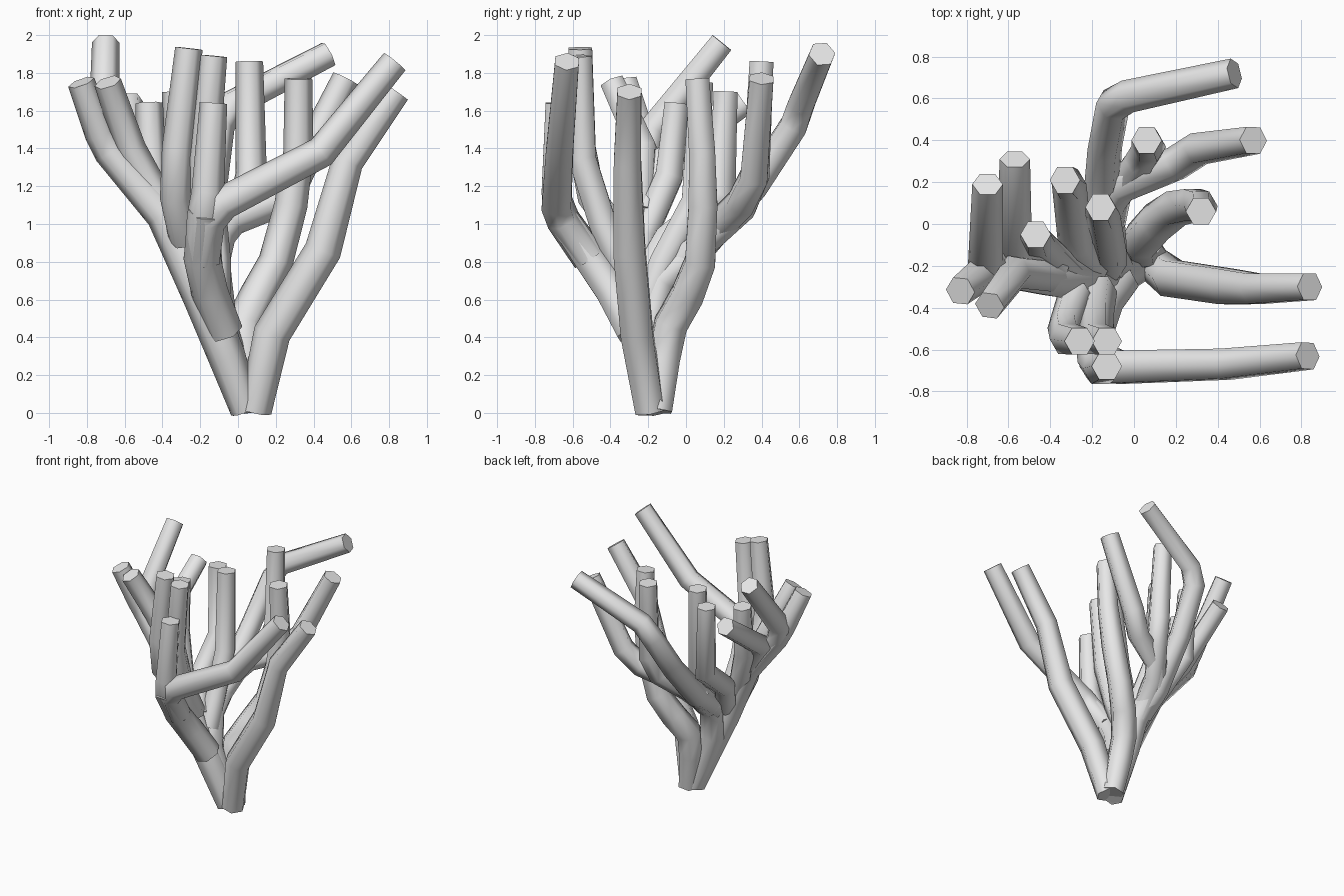
import bpy, bmesh, math
from mathutils import Vector

SIDES = 6
mat = bpy.data.materials.new("pale_grey")
mat.diffuse_color = (0.8, 0.8, 0.8, 1)


def tube(name, points):
    """Six-sided tapered tube through (x, y, z, radius) points, listed tip first."""
    pts = [Vector(p[:3]) for p in points]
    dirs = [(b - a).normalized() for a, b in zip(pts, pts[1:])]
    bm = bmesh.new()
    rings = []
    side = Vector((1, 0, 0))
    for i, p in enumerate(pts):
        d0, d1 = dirs[max(i - 1, 0)], dirs[min(i, len(dirs) - 1)]
        t = (d0 + d1).normalized()
        side = (side - t * side.dot(t)).normalized()
        up = t.cross(side)
        bend = (d1 - d0).normalized()
        widen = 1 / max(t.dot(d1), 0.7) - 1      # keeps full width in a mitred bend
        ring = []
        for k in range(SIDES):
            a = k * math.tau / SIDES
            off = points[i][3] * (side * math.cos(a) + up * math.sin(a))
            ring.append(bm.verts.new(p + off + bend * (off.dot(bend) * widen)))
        rings.append(ring)
    for a, b in zip(rings, rings[1:]):
        for k in range(SIDES):
            n = (k + 1) % SIDES
            bm.faces.new((a[k], a[n], b[n], b[k]))
    bm.faces.new(rings[0])
    bm.faces.new(rings[-1])
    bmesh.ops.recalc_face_normals(bm, faces=bm.faces)
    me = bpy.data.meshes.new(name)
    bm.to_mesh(me)
    bm.free()
    me.materials.append(mat)
    ob = bpy.data.objects.new(name, me)
    bpy.context.collection.objects.link(ob)


T, M, B = 0.073, 0.083, 0.098   # tip, middle and stem radii

# Main stem leaning left into its outermost tip, the central stem and the front stem
tube("left_stem", [(-0.83, -0.32, 1.75, T), (-0.73, -0.24, 1.48, M), (-0.68, -0.22, 1.38, M),
                   (-0.39, -0.26, 1.05, B), (-0.19, -0.28, 0.62, 0.105),
                   (-0.06, -0.23, 0.3, 0.1), (0.04, -0.19, 0.01, 0.08)])
tube("back_stem", [(-0.13, 0.05, 0.86, M), (-0.13, -0.14, 0.7, B), (-0.1, -0.2, 0.45, B),
                   (0.05, -0.17, 0.01, 0.08)])
tube("front_stem", [(-0.17, -0.68, 1.07, 0.09), (-0.19, -0.51, 0.82, B), (-0.15, -0.39, 0.64, B),
                    (-0.07, -0.28, 0.43, B)])

# Right-hand limbs that reach the base
tube("right_limb", [(0.84, -0.30, 1.70, T), (0.58, -0.31, 1.33, M), (0.45, -0.30, 0.86, 0.097),
                    (0.18, -0.26, 0.42, B), (0.09, -0.19, 0.01, 0.088)])
tube("right_back_limb", [(0.32, 0.06, 1.77, T), (0.32, 0.085, 1.38, 0.08), (0.28, 0.09, 1.1, 0.088),
                         (0.2, 0.075, 0.8, 0.092), (0.11, 0.01, 0.63, B), (0.03, -0.08, 0.47, B),
                         (0.04, -0.12, 0.28, B), (0.08, -0.15, 0.01, 0.085)])

# Back branches
tube("back_long_branch", [(0.48, 0.72, 1.90, T), (-0.03, 0.61, 1.635, 0.08), (-0.10, 0.57, 1.52, M),
                          (-0.14, 0.36, 1.2, M), (-0.16, 0.08, 0.88, 0.088), (-0.15, -0.16, 0.7, 0.09)])
tube("back_upright_branch", [(0.06, 0.40, 1.86, T), (0.07, 0.37, 1.26, M), (0.03, 0.3, 1.09, M),
                             (-0.1, 0.12, 0.93, 0.086), (-0.15, -0.1, 0.73, 0.09)])
tube("back_right_branch", [(0.57, 0.40, 1.77, T), (0.31, 0.36, 1.25, M), (0.2, 0.29, 1.11, M),
                           (-0.08, 0.18, 1.0, 0.086), (-0.16, 0.05, 0.86, 0.086)])

# Middle branches
tube("middle_left_branch", [(-0.33, 0.21, 1.70, T), (-0.31, 0.19, 1.15, M), (-0.28, -0.1, 0.92, M),
                            (-0.2, -0.22, 0.7, 0.09)])
tube("middle_branch", [(-0.16, 0.08, 1.75, T), (-0.15, 0.05, 1.12, M), (-0.12, -0.12, 0.8, M),
                       (-0.12, -0.2, 0.6, M)])
tube("inner_left_branch", [(-0.47, -0.05, 1.64, T), (-0.46, -0.09, 1.25, M), (-0.32, -0.23, 0.93, M),
                           (-0.22, -0.25, 0.72, M)])

# Left branches
tube("outer_left_high_branch", [(-0.70, 0.19, 1.96, T), (-0.71, -0.18, 1.5, M), (-0.67, -0.21, 1.38, M),
                                (-0.5, -0.24, 1.18, M)])
tube("outer_left_low_branch", [(-0.57, 0.31, 1.64, T), (-0.57, -0.14, 1.32, M), (-0.38, -0.23, 1.05, M)])
tube("inner_left_tip", [(-0.69, -0.39, 1.75, T), (-0.57, -0.23, 1.4, M), (-0.38, -0.25, 1.05, M)])

# Front branches
tube("front_left_branch", [(-0.26, -0.56, 1.93, T), (-0.32, -0.55, 1.4, M), (-0.33, -0.5, 1.14, M),
                           (-0.28, -0.34, 0.92, 0.085)])
tube("front_middle_branch", [(-0.13, -0.56, 1.89, T), (-0.18, -0.55, 1.35, M), (-0.18, -0.44, 1.0, M),
                             (-0.17, -0.32, 0.75, 0.09)])
tube("front_upright_branch", [(-0.13, -0.68, 1.64, T), (-0.16, -0.69, 1.17, 0.086), (-0.18, -0.66, 1.04, 0.09),
                              (-0.19, -0.51, 0.82, 0.094)])
tube("front_right_branch", [(0.83, -0.63, 1.86, T), (0.44, -0.67, 1.38, 0.083), (-0.08, -0.685, 1.11, 0.09),
                            (-0.15, -0.65, 1.02, 0.09), (-0.18, -0.51, 0.82, 0.094)])

# Soft sides with crisp cut ends
bpy.ops.object.select_all(action='SELECT')
bpy.context.view_layer.objects.active = bpy.data.objects["left_stem"]
bpy.ops.object.shade_smooth_by_angle(angle=math.radians(70))
